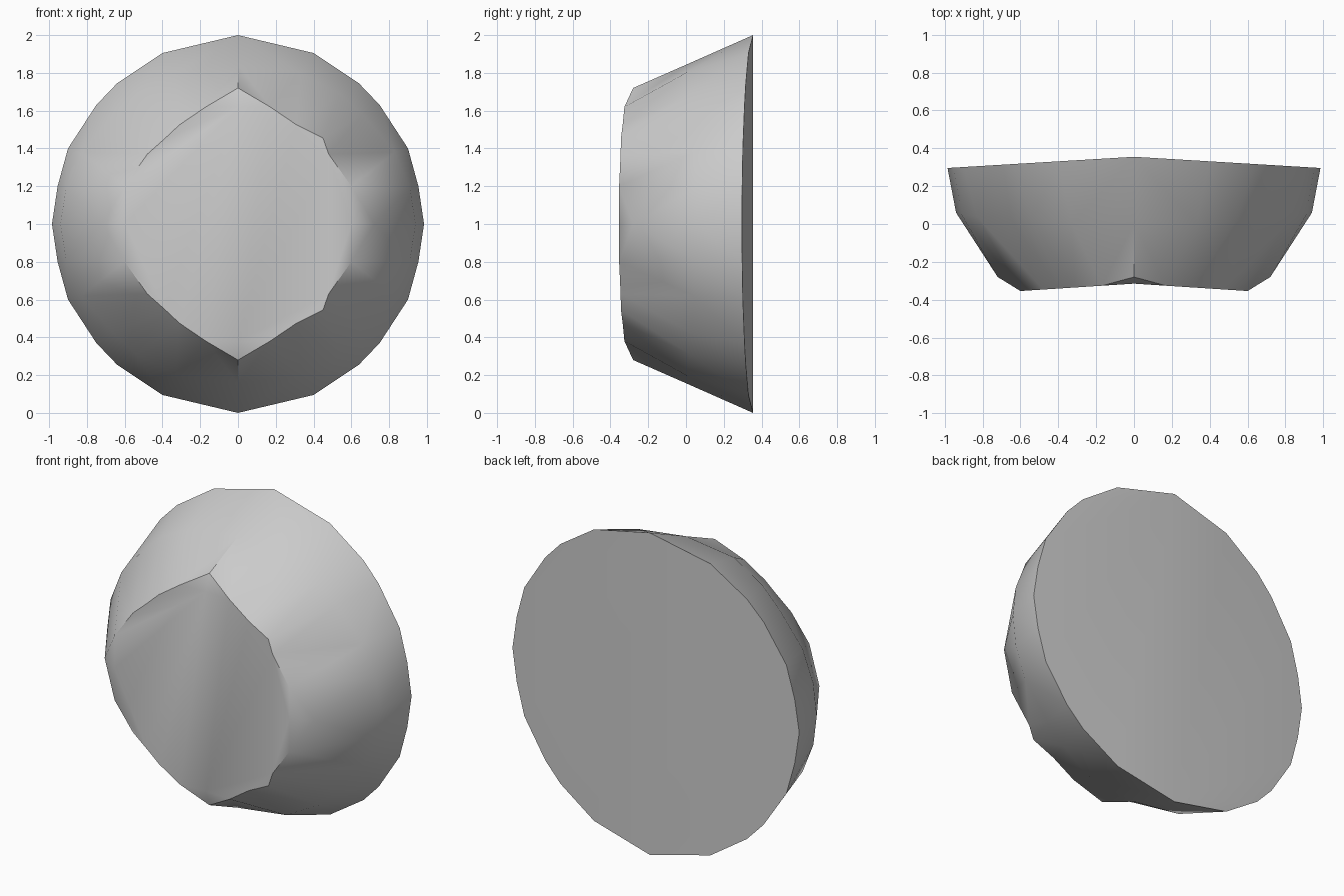
import bpy
import math

cube = bpy.data.objects.get("Cube")
if cube:
    bpy.data.objects.remove(cube, do_unlink=True)

# Quarter outlines from top (+z) round to the side (+x), relative to the centre
RIM = [(0, 1), (.4, .905), (.64, .745), (.75, .63), (.9, .4), (.955, .2), (.985, 0)]
MID = [(0, .843), (.33, .80), (.54, .69), (.66, .58), (.83, .38), (.91, .19), (.94, 0)]
MID_Y = [0, 0, .02, .03, .04, .05, .06]
FACE = [(0, .72), (.17, .62), (.31, .525), (.45, .455), (.48, .37), (.6, .2), (.72, 0)]
FACE_LEFT = FACE[:3] + [(.39, .45)] + FACE[4:]


def back_y(x):
    return .355 - .06 * abs(x)


def front_y(x):
    return -.315 - .065 * abs(x)


def full_ring(right, left):
    """Mirror quarter outlines of (x, y, z) into one closed loop."""
    mirror = [(-x, y, z) for x, y, z in left]
    under = lambda pts: [(x, y, -z) for x, y, z in pts]
    return (right[:-1] + under(right)[:0:-1]
            + under(mirror)[:-1] + mirror[:0:-1])


def face_points(outline):
    last = len(outline) - 1
    return [(x, -.28 if i in (0, last) else front_y(x), z)
            for i, (x, z) in enumerate(outline)]


rim = [(x, back_y(x), z) for x, z in RIM]
mid = [(x, y, z) for (x, z), y in zip(MID, MID_Y)]
rings = [full_ring(rim, rim), full_ring(mid, mid),
         full_ring(face_points(FACE), face_points(FACE_LEFT))]
n = len(rings[0])
q = n // 4
verts = [p for ring in rings for p in ring]
faces = []

# Side walls, bridged from rim to front outline
for r in range(len(rings) - 1):
    for i in range(n):
        j = (i + 1) % n
        a, b, c, d = r * n + i, r * n + j, (r + 1) * n + j, (r + 1) * n + i
        if (i // q) % 2 == 0:
            faces += [(a, b, c), (a, c, d)]
        else:
            faces += [(a, b, d), (b, c, d)]

# Back: two flat halves meeting at a vertical ridge
faces += [tuple(range(n // 2, -1, -1)),
          (0,) + tuple(range(n - 1, n // 2 - 1, -1))]

# Front: two flat halves meeting at a shallow groove, with bevelled corner tips
inner = len(verts)
verts += [(0, front_y(0), .62), (.6, front_y(.6), 0),
          (0, front_y(0), -.62), (-.6, front_y(.6), 0)]
f = 2 * n
for k in range(4):
    tip = k * q
    before, after = f + (tip - 1) % n, f + tip + 1
    faces += [(before, f + tip, inner + k), (f + tip, after, inner + k)]
for side in (0, 2):
    start = side * q
    upper = [f + start + i for i in range(1, q)]
    lower = [f + start + q + i for i in range(1, q)]
    faces.append((inner + side, *upper, inner + side + 1, *lower,
                  inner + (side + 2) % 4))

mesh = bpy.data.meshes.new("faceted_bowl")
mesh.from_pydata([(x, y, z + 1) for x, y, z in verts], [], faces)
mesh.validate()
body = bpy.data.objects.new("faceted_bowl", mesh)
bpy.context.collection.objects.link(body)

# Plain grey finish
grey = bpy.data.materials.new("plain_grey")
grey.use_nodes = True
colour = (.6, .6, .6, 1)
grey.diffuse_color = colour
grey.node_tree.nodes["Principled BSDF"].inputs["Base Color"].default_value = colour
mesh.materials.append(grey)

bpy.ops.object.select_all(action='DESELECT')
body.select_set(True)
bpy.context.view_layer.objects.active = body
bpy.ops.object.mode_set(mode='EDIT')
bpy.ops.mesh.select_all(action='SELECT')
bpy.ops.mesh.normals_make_consistent(inside=False)
bpy.ops.object.mode_set(mode='OBJECT')
bpy.ops.object.shade_smooth_by_angle(angle=math.radians(40))
